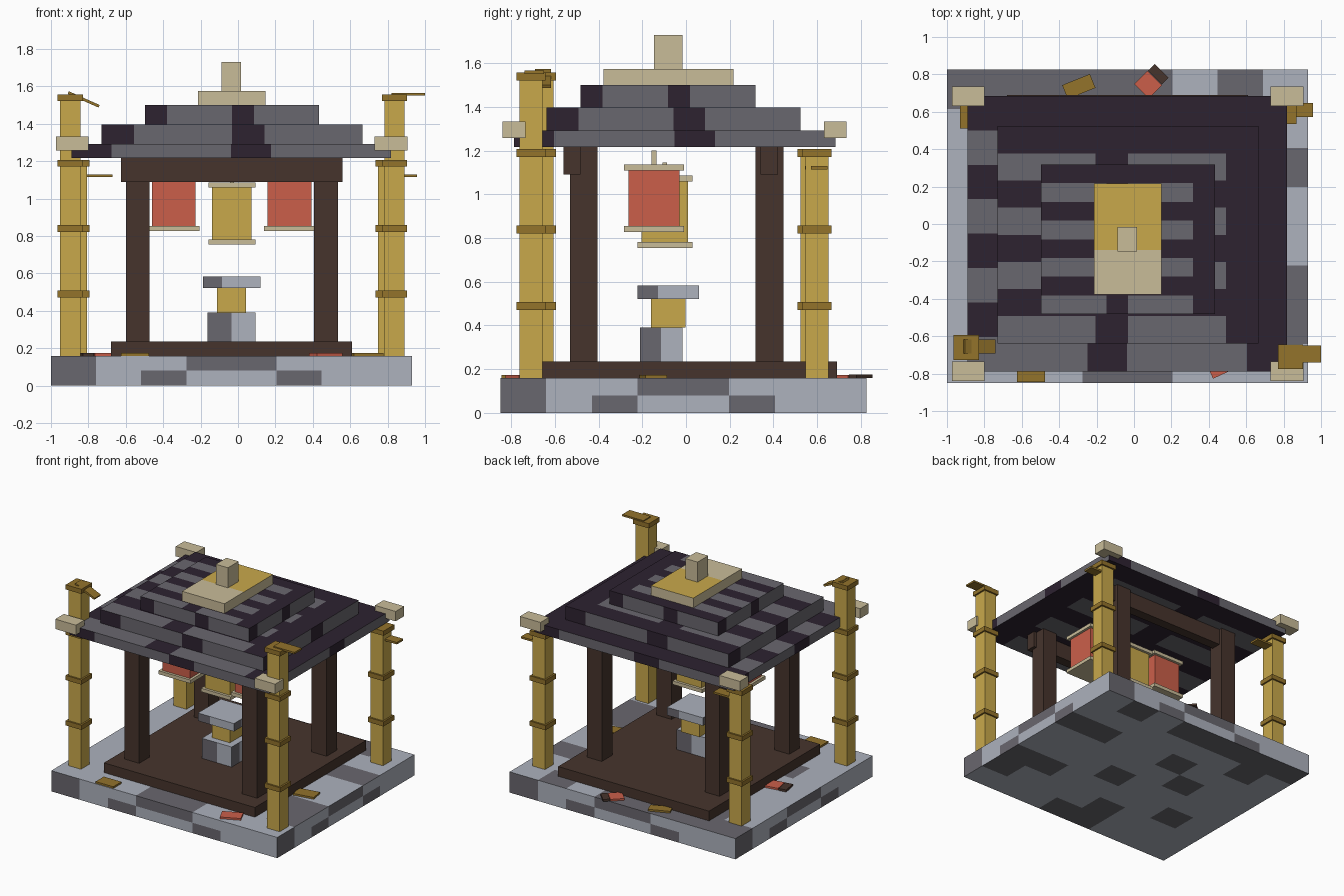
import bpy, bmesh, math
from mathutils import Matrix, Vector

if "Cube" in bpy.data.objects:
    bpy.data.objects.remove(bpy.data.objects["Cube"])


def lin(c):
    return c / 12.92 if c <= 0.04045 else ((c + 0.055) / 1.055) ** 2.4


def material(name, hexcode):
    m = bpy.data.materials.new(name)
    rgb = [int(hexcode[i:i + 2], 16) / 255 for i in (0, 2, 4)]
    m.diffuse_color = [lin(c) for c in rgb] + [1]
    m.use_nodes = True
    m.node_tree.nodes["Principled BSDF"].inputs["Base Color"].default_value = m.diffuse_color
    return m


GOLD = material("bamboo gold", "c9a94b")
OCHRE = material("dark ochre", "93732b")
CREAM = material("cream", "c9bc99")
RED = material("lantern red", "cb5f4a")
WOOD = material("dark wood", "46342c")
PLUM = material("dark roof tile", "2d2230")
GREY = material("weathered grey", "69676e")
STONE = material("pale stone", "adb2bd")


def box(name, x, y, z, mats, rule=None, cuts=(1, 1, 1), rot=None):
    """Box from ranges; rule(side, u, v) picks a material slot, u runs left to right seen from outside."""
    lo = Vector((x[0], y[0], z[0]))
    size = Vector((x[1], y[1], z[1])) - lo
    mid = lo + size / 2
    bm = bmesh.new()
    bmesh.ops.create_cube(bm, size=1)
    bmesh.ops.translate(bm, verts=bm.verts, vec=(0.5, 0.5, 0.5))
    for axis in range(3):
        n = [0, 0, 0]
        n[axis] = 1
        for i in range(1, cuts[axis]):
            co = [0, 0, 0]
            co[axis] = i / cuts[axis]
            bmesh.ops.bisect_plane(bm, geom=bm.verts[:] + bm.edges[:] + bm.faces[:],
                                   plane_co=co, plane_no=n)
    bm.normal_update()
    if rule:
        for f in bm.faces:
            c, n = f.calc_center_median(), f.normal
            if abs(n.z) > 0.5:
                side, u, v = ("top" if n.z > 0 else "bottom"), c.x, c.y
            elif abs(n.y) > 0.5:
                side, u, v = "side", (c.x if n.y < 0 else 1 - c.x), c.z
            else:
                side, u, v = "side", (c.y if n.x > 0 else 1 - c.y), c.z
            f.material_index = int(rule(side, u, v))
    for v in bm.verts:
        v.co = Vector([(v.co[i] - 0.5) * size[i] for i in range(3)])
    me = bpy.data.meshes.new(name)
    bm.to_mesh(me)
    bm.free()
    for m in mats:
        me.materials.append(m)
    ob = bpy.data.objects.new(name, me)
    ob.matrix_world = Matrix.Translation(mid) @ (rot or Matrix())
    bpy.context.collection.objects.link(ob)
    return ob


def around(c, half):
    return (c - half, c + half)


# Stone base with weathered patches (rows listed back to front)
PATCH = ["11111010", "01000000", "00010011", "00100000",
         "00001000", "01000011", "00010001", "00011000"]


def stone_rule(side, u, v):
    if side != "side":
        return PATCH[7 - int(v * 8)][int(u * 8)] == "1"
    if u < 0.125:
        return True
    if v > 0.5:
        return 0.375 < u < 0.625
    return 0.25 < u < 0.375 or 0.625 < u < 0.75


box("stone_base", (-1, 0.93), (-0.85, 0.825), (0, 0.16), [STONE, GREY], stone_rule, (8, 8, 2))
box("wood_deck", (-0.68, 0.61), (-0.665, 0.69), (0.16, 0.235), [WOOD])


# Stepped tiled roof
def tile_rule(side, u, v):
    if side == "side":
        return u < 0.125 or 0.5 < u < 0.625
    return int(v * 8) % 2 == 1 or u > 0.875 or 0.375 < u < 0.5


for name, x, y, z in [
        ("roof_eave", (-0.89, 0.817), (-0.788, 0.685), (1.217, 1.292)),
        ("roof_middle", (-0.73, 0.665), (-0.638, 0.523), (1.292, 1.397)),
        ("roof_upper", (-0.497, 0.433), (-0.482, 0.318), (1.397, 1.5))]:
    box(name, x, y, z, [GREY, PLUM], tile_rule, (8, 8, 1))
box("roof_cap", (-0.214, 0.148), (-0.377, 0.217), (1.5, 1.575), [CREAM, GOLD],
    lambda s, u, v: s == "top" and v > 0.4, (1, 5, 1))
box("roof_finial", (-0.087, 0.017), (-0.147, -0.017), (1.575, 1.73), [CREAM])
for cx in (-0.886, 0.817):
    for cy in (-0.787, 0.683):
        box("eave_ornament", around(cx, 0.088), around(cy, 0.052), (1.257, 1.333), [CREAM])

# Posts and cross beams
for y, beam_y in (((-0.53, -0.405), (-0.56, -0.483)), ((0.318, 0.446), (0.342, 0.42))):
    for x in ((-0.6, -0.473), (0.407, 0.535)):
        box("post", x, y, (0.235, 1.217), [WOOD])
    box("cross_beam", (-0.625, 0.56), beam_y, (1.09, 1.217), [WOOD])

# Bamboo poles with node rings
for cx, cy, top, rings in [
        (-0.897, -0.66, 1.55, 4), (0.836, -0.71, 1.55, 4),
        (-0.862, 0.577, 1.2, 3), (0.802, 0.6, 1.2, 3)]:
    box("bamboo_pole", around(cx, 0.054), around(cy, 0.053), (0.16, top - 0.005), [GOLD])
    for i in range(rings):
        z = 0.472 + 0.35 * i
        box("bamboo_ring", around(cx, 0.067), around(cy, 0.066), (z, z + 0.036), [OCHRE])


# Flat leaves on the poles
def turn(deg, axis="Z"):
    return Matrix.Rotation(math.radians(deg), 4, axis)


box("leaf", (-0.915, -0.735), around(-0.655, 0.037), (1.523, 1.538), [OCHRE], rot=turn(24, "Y"))
box("leaf", (0.82, 1.0), around(-0.695, 0.045), (1.552, 1.566), [OCHRE])
box("leaf", (-0.85, -0.67), around(0.585, 0.04), (1.115, 1.13), [OCHRE])
box("leaf", (0.78, 0.957), around(0.61, 0.038), (1.115, 1.13), [OCHRE])

# Hanging lanterns
for name, cx, cy, r, z0, z1, mat in [
        ("red_lantern", -0.343, -0.147, 0.117, 0.855, 1.11, RED),
        ("red_lantern", 0.276, -0.147, 0.117, 0.855, 1.11, RED),
        ("gold_lantern", -0.033, -0.097, 0.106, 0.782, 1.06, GOLD)]:
    box(name, around(cx, r), around(cy, r), (z0, z1), [mat])
    for z in (z0 - 0.027, z1):
        box("lantern_rim", around(cx, r + 0.02), around(cy, r + 0.02), (z, z + 0.027), [CREAM])
    box("lantern_cord", around(cx, 0.011), around(cy, 0.011),
        (z1 + 0.027, z1 + (0.09 if mat == RED else 0.085)), [CREAM])

# Pedestal
box("pedestal_foot", (-0.162, 0.093), (-0.21, -0.017), (0.235, 0.39), [STONE, GREY],
    lambda s, u, v: s == "side" and u < 0.5, (2, 2, 1))
box("pedestal_core", (-0.112, 0.043), (-0.16, -0.003), (0.39, 0.522), [GOLD])
box("pedestal_slab", (-0.187, 0.121), (-0.222, 0.06), (0.522, 0.583), [STONE, GREY],
    lambda s, u, v: s == "side" and u < 0.334, (3, 3, 1))

# Fallen leaves and paper scraps
for cx, cy, w, d, deg, mat in [
        (-0.55, -0.795, 0.15, 0.1, 0, OCHRE), (-0.295, 0.735, 0.16, 0.08, 22, OCHRE),
        (0.69, -0.15, 0.16, 0.1, 10, OCHRE), (0.47, -0.75, 0.15, 0.1, 25, RED),
        (0.075, 0.745, 0.1, 0.11, 45, RED), (-0.725, -0.05, 0.1, 0.11, 10, RED)]:
    box("fallen_scrap", around(cx, w / 2), around(cy, d / 2), (0.16, 0.174), [mat], rot=turn(deg))
box("scrap_end", around(0.13, 0.025), around(0.80, 0.052), (0.16, 0.176), [WOOD], rot=turn(45))
box("scrap_end", around(-0.81, 0.03), around(-0.06, 0.055), (0.16, 0.176), [WOOD], rot=turn(10))
